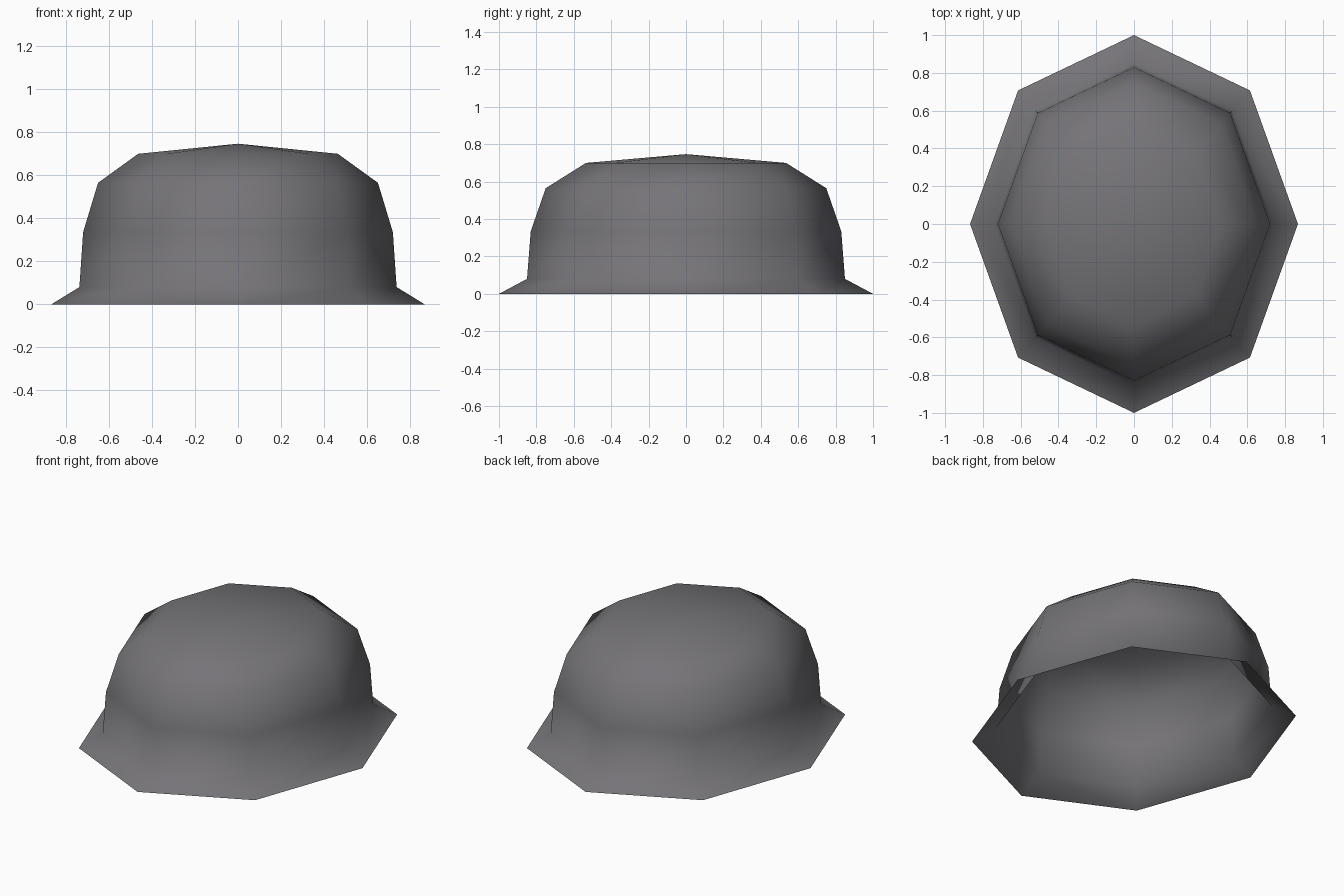
import bpy, bmesh, math

cube = bpy.data.objects.get("Cube")
if cube:
    bpy.data.objects.remove(cube, do_unlink=True)

SIDES = 8
WIDTH = 0.868  # x radius relative to y radius

# Profile from brim edge to top of wall: (y radius, height)
PROFILE = [(1.0, 0.0), (0.85, 0.08), (0.83, 0.335), (0.75, 0.565), (0.535, 0.70)]
APEX = 0.747

mat = bpy.data.materials.new("dark_grey")
mat.use_nodes = True
colour = (0.18, 0.174, 0.187, 1)
mat.diffuse_color = colour
bsdf = mat.node_tree.nodes["Principled BSDF"]
bsdf.inputs["Base Color"].default_value = colour
bsdf.inputs["Roughness"].default_value = 0.8

# Hollow dome with flared brim, open underneath
bm = bmesh.new()
rings = []
for radius, height in PROFILE:
    ring = []
    for i in range(SIDES):
        a = math.tau * i / SIDES
        ring.append(bm.verts.new((WIDTH * radius * math.cos(a), radius * math.sin(a), height)))
    rings.append(ring)
apex = bm.verts.new((0, 0, APEX))

for i in range(SIDES):
    j = (i + 1) % SIDES
    for low, high in zip(rings, rings[1:]):
        bm.faces.new((low[i], low[j], high[j], high[i]))
    bm.faces.new((rings[-1][i], rings[-1][j], apex))

for face in bm.faces:
    face.smooth = True

mesh = bpy.data.meshes.new("domed_shell")
bm.to_mesh(mesh)
bm.free()
mesh.materials.append(mat)
shell = bpy.data.objects.new("domed_shell", mesh)
bpy.context.collection.objects.link(shell)
